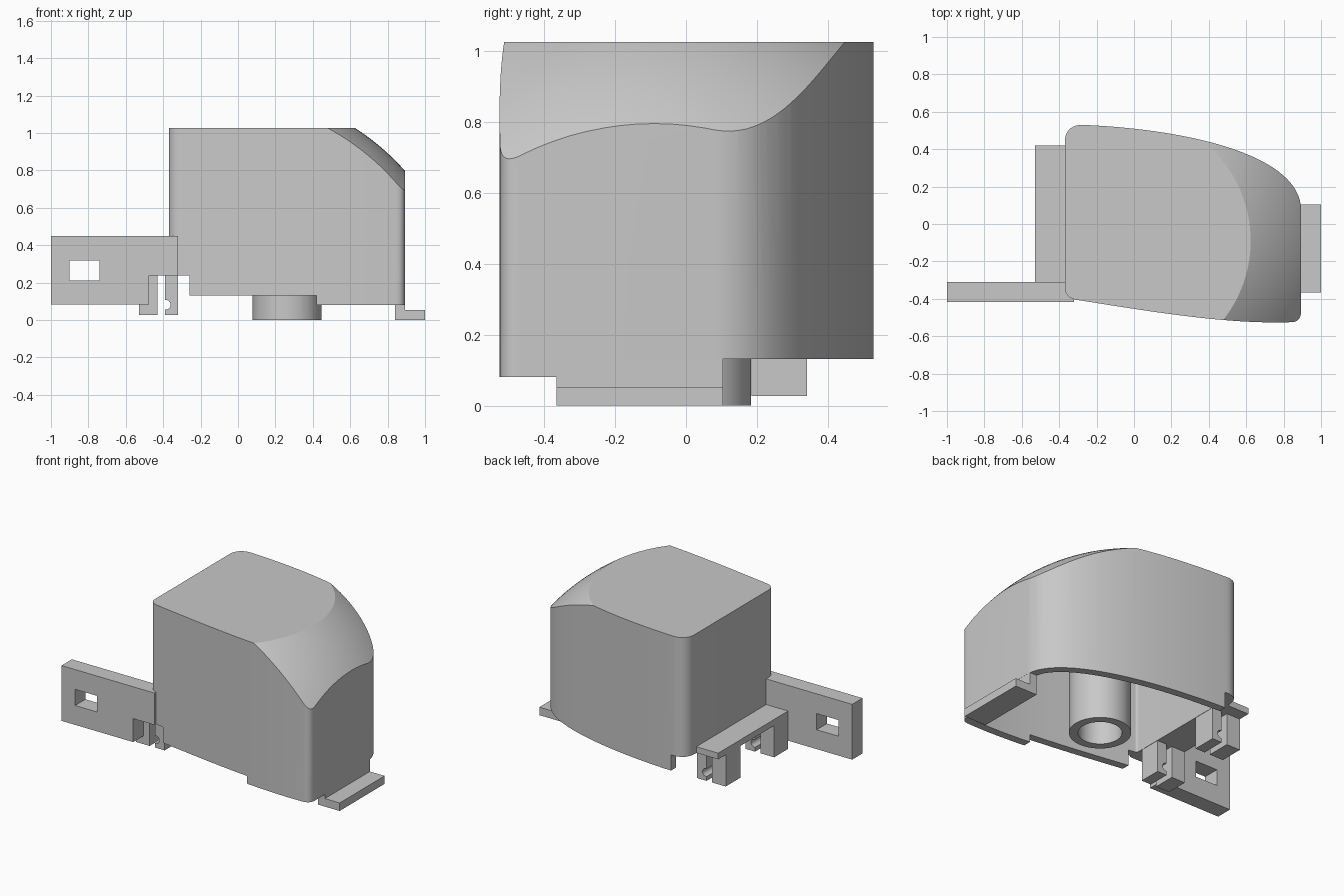
import bpy, bmesh, math
from mathutils import Vector
from mathutils.geometry import interpolate_bezier

cube = bpy.data.objects.get("Cube")
if cube:
    bpy.data.objects.remove(cube, do_unlink=True)

GREY = (0.58, 0.58, 0.58, 1)
mat = bpy.data.materials.new("light grey plastic")
mat.use_nodes = True
mat.diffuse_color = GREY
mat.node_tree.nodes["Principled BSDF"].inputs["Base Color"].default_value = GREY


def make(name, bm):
    bmesh.ops.recalc_face_normals(bm, faces=bm.faces)
    mesh = bpy.data.meshes.new(name)
    bm.to_mesh(mesh)
    bm.free()
    mesh.materials.append(mat)
    obj = bpy.data.objects.new(name, mesh)
    bpy.context.collection.objects.link(obj)
    return obj


def prism(name, outline, low, high, axis="z"):
    """Extrude a 2D outline along z (points are x, y) or along y (points are x, z)."""
    bm = bmesh.new()
    place = (lambda p, d: (p[0], p[1], d)) if axis == "z" else (lambda p, d: (p[0], d, p[1]))
    bottom = [bm.verts.new(place(p, low)) for p in outline]
    top = [bm.verts.new(place(p, high)) for p in outline]
    bm.faces.new(bottom[::-1])
    bm.faces.new(top)
    for i in range(len(outline)):
        bm.faces.new((bottom[i - 1], bottom[i], top[i], top[i - 1]))
    return make(name, bm)


def box(name, x, y, z):
    return prism(name, [(x[0], y[0]), (x[1], y[0]), (x[1], y[1]), (x[0], y[1])], *z)


def circle(cx, cy, r, n=64):
    return [(cx + r * math.cos(math.tau * i / n), cy + r * math.sin(math.tau * i / n)) for i in range(n)]


def dome(radius):
    bm = bmesh.new()
    bmesh.ops.create_uvsphere(bm, u_segments=128, v_segments=96, radius=radius)
    bmesh.ops.translate(bm, vec=(-0.06, -0.09, -0.043), verts=bm.verts)
    return make("dome_cutter", bm)


def combine(obj, other, operation):
    mod = obj.modifiers.new("cut", "BOOLEAN")
    mod.operation, mod.solver, mod.object = operation, "EXACT", other
    with bpy.context.temp_override(object=obj, active_object=obj, selected_objects=[obj]):
        bpy.ops.object.modifier_apply(modifier=mod.name)
    bpy.data.objects.remove(other, do_unlink=True)


def smooth(obj, angle=25):
    bpy.ops.object.select_all(action="DESELECT")
    obj.select_set(True)
    bpy.context.view_layer.objects.active = obj
    bpy.ops.object.shade_smooth_by_angle(angle=math.radians(angle))


# Housing plan, clockwise from the rear corner: five Bezier stretches
stretches = [
    ((-.37, .44), (-.37, .50), (-.33, .53), (-.28, .53), 10),
    ((-.28, .53), (.25, .51), (.885, .38), (.893, .08), 40),
    ((.893, -.47), (.893, -.505), (.875, -.525), (.84, -.525), 10),
    ((.84, -.525), (.5, -.537), (.1, -.47), (-.31, -.405), 30),
    ((-.31, -.405), (-.345, -.40), (-.37, -.375), (-.37, -.34), 10),
]
plan = []
for *points, count in stretches:
    for p in interpolate_bezier(*[Vector((*q, 0)) for q in points], count):
        if not plan or (p - plan[-1]).length > 1e-4:
            plan.append(p)


def inset(points, d):
    """Offset inward, dropping points that fold over in tight corners."""
    result = []
    for i, p in enumerate(points):
        a = (p - points[i - 1]).normalized()
        b = (points[(i + 1) % len(points)] - p).normalized()
        n = Vector((a.y + b.y, -a.x - b.x, 0)).normalized()
        q = p + n * d / max(0.5, n.dot(Vector((a.y, -a.x, 0))))
        if min((q - other).length for other in points) > d * 0.985:
            result.append(q)
    return result


# Housing with a spherical slope on the nose and a stepped lower rim
housing = prism("housing", plan, 0.081, 1.027)
combine(housing, dome(1.27), "INTERSECT")
for x, y, top in [((-1, -.26), (-1, 1), .237), ((-.3, .42), (-1, 1), .132), ((.4, 1.2), (-.365, 1), .132)]:
    combine(housing, box("rim_cutter", x, y, (-.2, top)), "DIFFERENCE")
# Hollow inside, open below
cavity = prism("cavity_cutter", inset(plan, 0.052), -0.1, 0.975)
combine(cavity, dome(1.217), "INTERSECT")
combine(housing, cavity, "DIFFERENCE")
smooth(housing)

# Hollow post under the roof
post = prism("screw_post", circle(.262, 0, .184), 0, 1.0)
combine(post, prism("bore_cutter", circle(.262, 0, .13), -.1, .97), "DIFFERENCE")
smooth(post)

# L-shaped nose tab
prism("nose_tab", [(.84, 0), (1, 0), (1, .053), (.892, .053), (.892, .132), (.84, .132)], -.365, .105, "y")

# Side arm with a slot
arm = prism("side_arm", [(-1, .082), (-.475, .082), (-.475, .237), (-.32, .237), (-.32, .448), (-1, .448)],
            -.418, -.31, "y")
combine(arm, box("slot_cutter", (-.9, -.74), (-.6, 0), (.21, .317)), "DIFFERENCE")

# Ledge and the clip legs below it
box("ledge", (-.53, -.32), (-.31, .42), (.237, .278))
for name, y in (("front", (-.31, -.165)), ("rear", (.185, .341))):
    box(name + "_outer_clip_leg", (-.53, -.43), y, (.027, .25))
    leg = box(name + "_inner_clip_leg", (-.39, -.32), y, (.027, .25))
    combine(leg, prism("groove_cutter", circle(-.386, .081, .026, 24), -.6, .6, "y"), "DIFFERENCE")
    smooth(leg)
